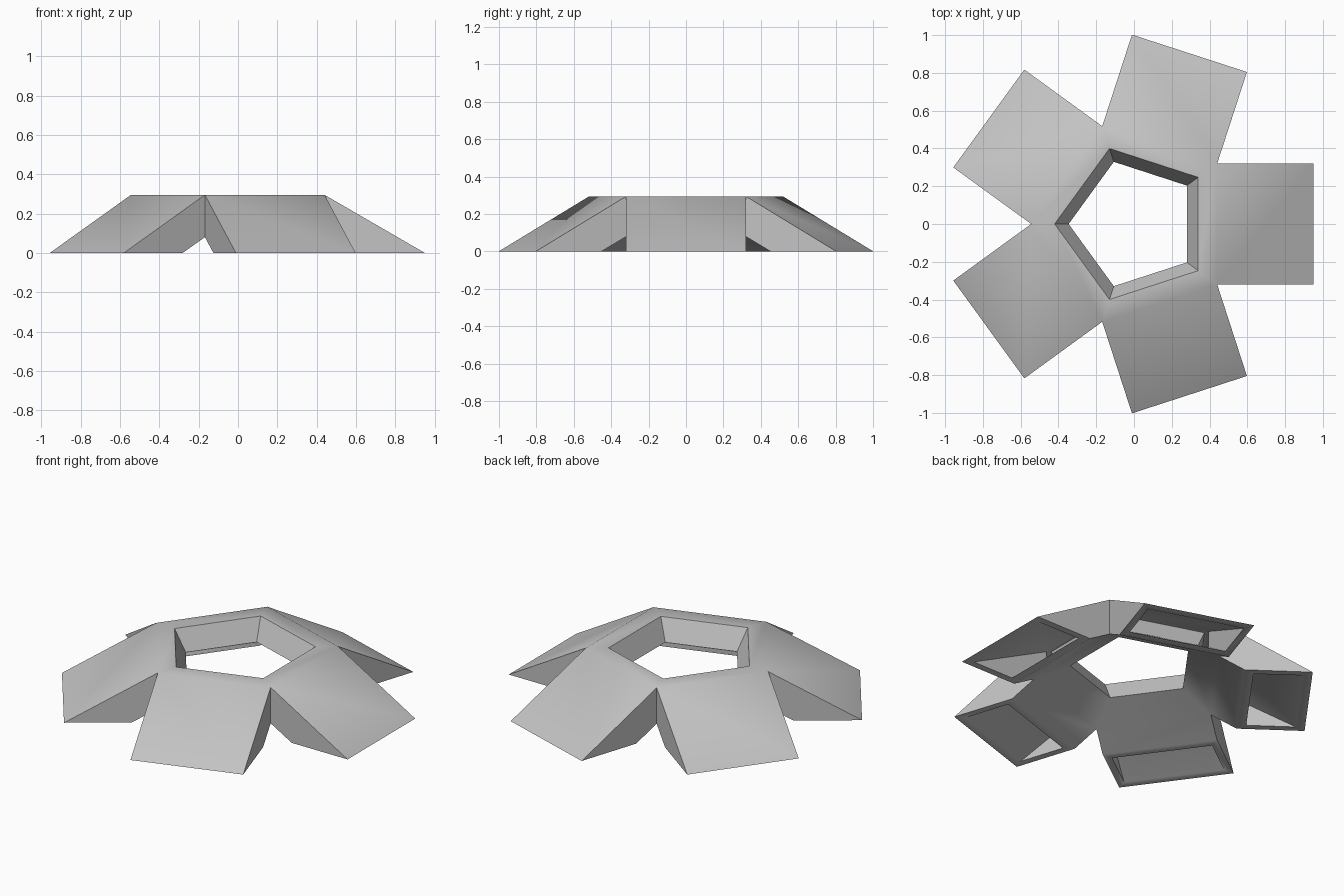
import bpy, bmesh, math
from mathutils import Matrix, Vector

if "Cube" in bpy.data.objects:
    bpy.data.objects.remove(bpy.data.objects["Cube"], do_unlink=True)

SIDES = 5
TAN = math.tan(math.pi / SIDES)
ARM = 0.32          # half width of a leg
WALL = 0.04         # wall thickness of the hollow body
RIM = 0.05          # rim width at the open feet

# Cross-section rows: (distance from centre, height, half width)
def row(dist, z, half=None):
    return dist, z, dist * TAN if half is None else half

outer = dict(
    lip=row(0.34, 0.295), throat=row(0.28, 0.172),
    crest=row(ARM / TAN, 0.295), toe=row(0.95, 0, ARM),
    heel=row(0.58, 0, ARM), belly=row(ARM / TAN, 0.08))
slim = ARM - WALL
inner = dict(
    lip=row(0.365, 0.295 - WALL), throat=row(0.333, 0.19),
    crest=row(slim / TAN, 0.295 - WALL), toe=row(0.95 - RIM, 0, slim),
    heel=row(0.58 + RIM, 0, slim), belly=row(slim / TAN, 0.157))

STRIPS = [("lip", "crest"), ("crest", "toe"), ("lip", "throat"),
          ("throat", "belly"), ("belly", "heel")]

bm = bmesh.new()

def point(spec, side, turn):
    dist, z, half = spec
    return turn @ Vector((dist, side * half, z))

def quad(points):
    bm.faces.new([bm.verts.new(p) for p in points])

def strip(a, b, turn):
    quad([point(a, -1, turn), point(b, -1, turn), point(b, 1, turn), point(a, 1, turn)])

for i in range(SIDES):
    turn = Matrix.Rotation(math.tau * i / SIDES, 3, 'Z')
    # Outside skin and hollow inside of one leg with its piece of the ring
    for shell in (outer, inner):
        for a, b in STRIPS:
            strip(shell[a], shell[b], turn)
        for side in (-1, 1):
            quad([point(shell[n], side, turn) for n in ("crest", "toe", "heel", "belly")])
    # Flat rim around the open foot
    for n in ("toe", "heel"):
        strip(outer[n], inner[n], turn)
    for side in (-1, 1):
        quad([point(s[n], side, turn) for s, n in
              ((outer, "toe"), (outer, "heel"), (inner, "heel"), (inner, "toe"))])

bmesh.ops.remove_doubles(bm, verts=bm.verts, dist=0.0005)
bmesh.ops.recalc_face_normals(bm, faces=bm.faces)
mesh = bpy.data.meshes.new("five_legged_ring")
bm.to_mesh(mesh)
bm.free()

body = bpy.data.objects.new("five_legged_ring", mesh)
bpy.context.collection.objects.link(body)

# Plain grey finish
grey = bpy.data.materials.new("light_grey")
grey.use_nodes = True
grey.diffuse_color = (0.55, 0.55, 0.55, 1)
grey.node_tree.nodes["Principled BSDF"].inputs["Base Color"].default_value = (0.55, 0.55, 0.55, 1)
mesh.materials.append(grey)

# Soft creases on the ring, crisp edges elsewhere
bpy.ops.object.select_all(action='DESELECT')
body.select_set(True)
bpy.context.view_layer.objects.active = body
bpy.ops.object.shade_smooth_by_angle(angle=math.radians(36))
soft = body.modifiers.new("even_shading", 'WEIGHTED_NORMAL')
soft.keep_sharp = True
